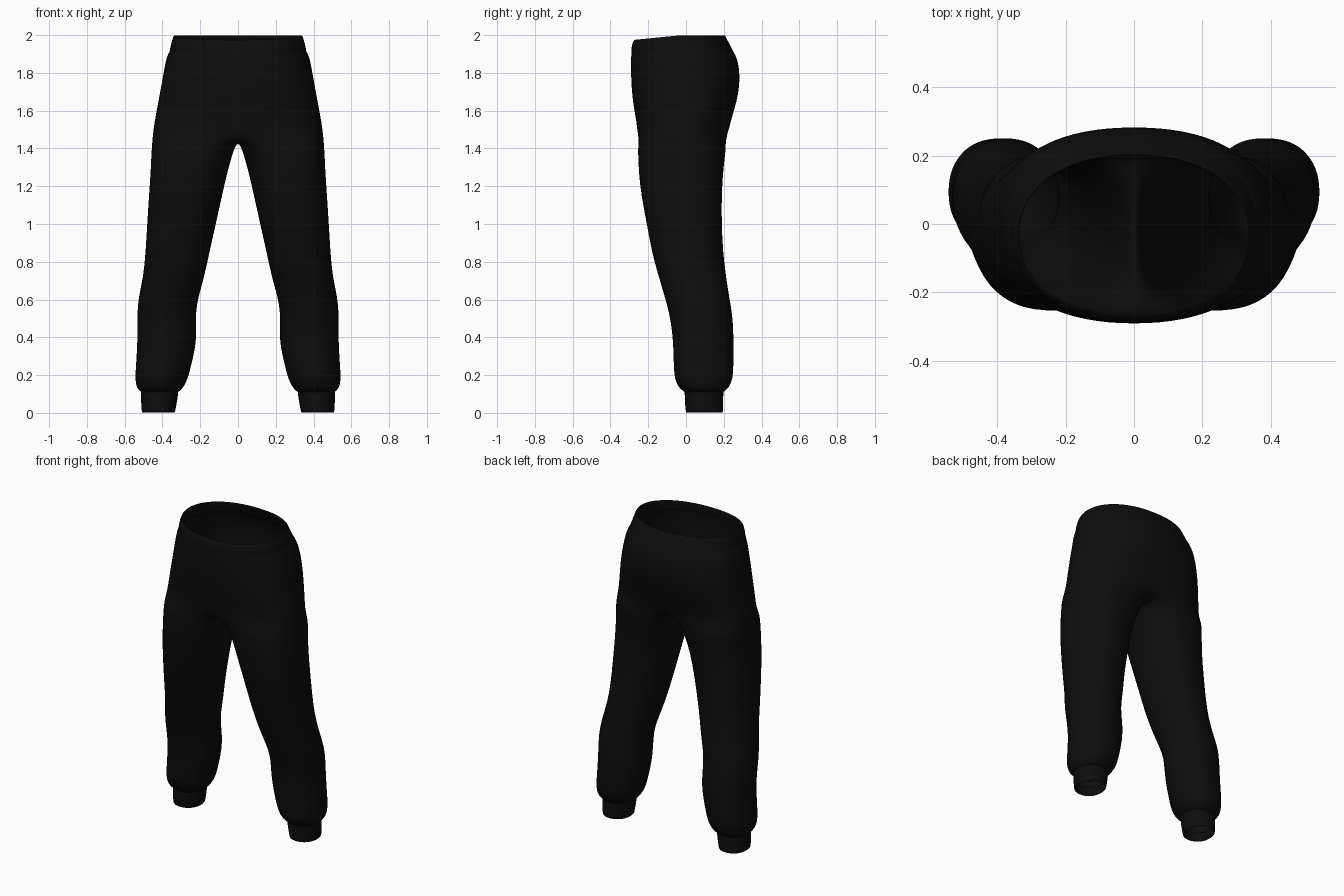
import bpy, bmesh, math

OUT, INN = 20, 8            # segments on the outer arc and the inner-thigh arc
SPAN = math.radians(122)    # half angle covered by the outer arc of a leg

fabric = bpy.data.materials.new("black_fabric")
fabric.diffuse_color = (0.0038, 0.0038, 0.0038, 1)


def power(v, n):
    return math.copysign(abs(v) ** (2 / n), v)


def hip_arc(z, half, front, back, n=2.2, tilt=0.0):
    """Half ring from the front midline, round the side, to the back midline."""
    cy, ry = (front + back) / 2, (back - front) / 2
    pts = []
    for i in range(OUT + 1):
        a = math.pi * (i / OUT - 0.5)
        x = 0.0 if i in (0, OUT) else half * power(math.cos(a), n)
        s = power(math.sin(a), n)
        pts.append((x, cy + ry * s, z + tilt * min(s, 0)))
    return pts


def leg_ring(z, inner, outer, front, back, n=2.2, n_in=2.2):
    """Closed ring; the outer arc comes first, then the inner thigh."""
    cx, rx = (inner + outer) / 2, (outer - inner) / 2
    cy, ry = (front + back) / 2, (back - front) / 2
    angles = [SPAN * (2 * i / OUT - 1) for i in range(OUT + 1)]
    gap = 2 * math.pi - 2 * SPAN
    angles += [SPAN + gap * j / INN for j in range(1, INN)]
    pts = []
    for a in angles:
        e = n if math.cos(a) > 0 else n_in
        pts.append((cx + rx * power(math.cos(a), e), cy + ry * power(math.sin(a), e), z))
    return pts


def loft(name, rings):
    """Skin successive rings; full rings are closed, hip arcs stay open."""
    bm = bmesh.new()
    rows = [[bm.verts.new(p) for p in r] for r in rings]
    for a, b in zip(rows, rows[1:]):
        closed = min(len(a), len(b)) > OUT + 1
        for i in range(len(a) if closed else OUT):
            j = (i + 1) % len(a)
            bm.faces.new((a[i], a[j], b[j], b[i]))
    me = bpy.data.meshes.new(name)
    bm.to_mesh(me)
    bm.free()
    me.materials.append(fabric)
    ob = bpy.data.objects.new(name, me)
    bpy.context.collection.objects.link(ob)
    mirror = ob.modifiers.new("mirror", 'MIRROR')
    mirror.use_clip = True
    mirror.merge_threshold = 0.0005
    sub = ob.modifiers.new("smooth", 'SUBSURF')
    sub.levels = sub.render_levels = 1
    for p in me.polygons:
        p.use_smooth = True
    return ob


# Seat and legs: z, inner x, outer x, front y, back y, outer and inner roundness
legs = [leg_ring(*r) for r in (
    (0.105, 0.325, 0.505, 0.000, 0.190),
    (0.115, 0.308, 0.520, -0.015, 0.206),
    (0.135, 0.288, 0.538, -0.040, 0.228),
    (0.180, 0.264, 0.546, -0.062, 0.250),
    (0.260, 0.245, 0.540, -0.066, 0.252),
    (0.350, 0.223, 0.535, -0.068, 0.252),
    (0.440, 0.218, 0.532, -0.075, 0.252),
    (0.530, 0.223, 0.534, -0.090, 0.245),
    (0.610, 0.210, 0.528, -0.112, 0.230),
    (0.720, 0.177, 0.502, -0.145, 0.213),
    (0.850, 0.150, 0.490, -0.182, 0.197),
    (1.000, 0.116, 0.482, -0.208, 0.190, 2.3),
    (1.150, 0.083, 0.472, -0.238, 0.190, 2.3),
    (1.270, 0.056, 0.464, -0.251, 0.197, 2.3, 2.4),
    (1.360, 0.031, 0.460, -0.254, 0.207, 2.3, 2.7),
    (1.410, 0.014, 0.457, -0.256, 0.213, 2.3, 3.2))]

# Crotch ring: hip arc plus a sagging seam under the midline
crotch = hip_arc(1.475, 0.452, -0.258, 0.222, 2.5)
y0, y1 = crotch[0][1], crotch[-1][1]
crotch += [(0.0, y1 + (y0 - y1) * j / INN, 1.475 - 0.045 * math.sin(math.pi * j / INN) ** 0.6)
           for j in range(1, INN)]

hips = [hip_arc(*r) for r in (
    (1.540, 0.443, -0.262, 0.236, 2.45),
    (1.610, 0.430, -0.276, 0.258, 2.4),
    (1.700, 0.413, -0.288, 0.281, 2.35),
    (1.790, 0.397, -0.292, 0.286, 2.3),
    (1.860, 0.384, -0.292, 0.276, 2.25),
    (1.895, 0.374, -0.291, 0.262, 2.2),
    (1.915, 0.362, -0.288, 0.250, 2.2))]
loft("trouser_body", legs + [crotch] + hips)

# Waistband: outer wall, rolled rim and inner wall, slightly lower at the front
loft("waistband", [hip_arc(*r) for r in (
    (1.905, 0.364, -0.289, 0.254, 2.2),
    (1.930, 0.361, -0.290, 0.243, 2.2),
    (1.970, 0.351, -0.285, 0.222, 2.2, 0.012),
    (1.998, 0.342, -0.275, 0.207, 2.2, 0.024),
    (2.001, 0.338, -0.271, 0.203, 2.2, 0.024),
    (1.990, 0.335, -0.268, 0.200, 2.2, 0.022),
    (1.920, 0.348, -0.275, 0.232, 2.2))])

# Ankle cuffs: ribbed tube with a short turned-in hem
loft("ankle_cuffs", [leg_ring(*r) for r in (
    (0.125, 0.314, 0.514, -0.008, 0.198),
    (0.070, 0.320, 0.514, -0.007, 0.198),
    (0.012, 0.331, 0.511, -0.003, 0.197),
    (0.000, 0.334, 0.508, 0.000, 0.194),
    (0.006, 0.340, 0.502, 0.006, 0.188),
    (0.060, 0.336, 0.502, 0.006, 0.188))])
